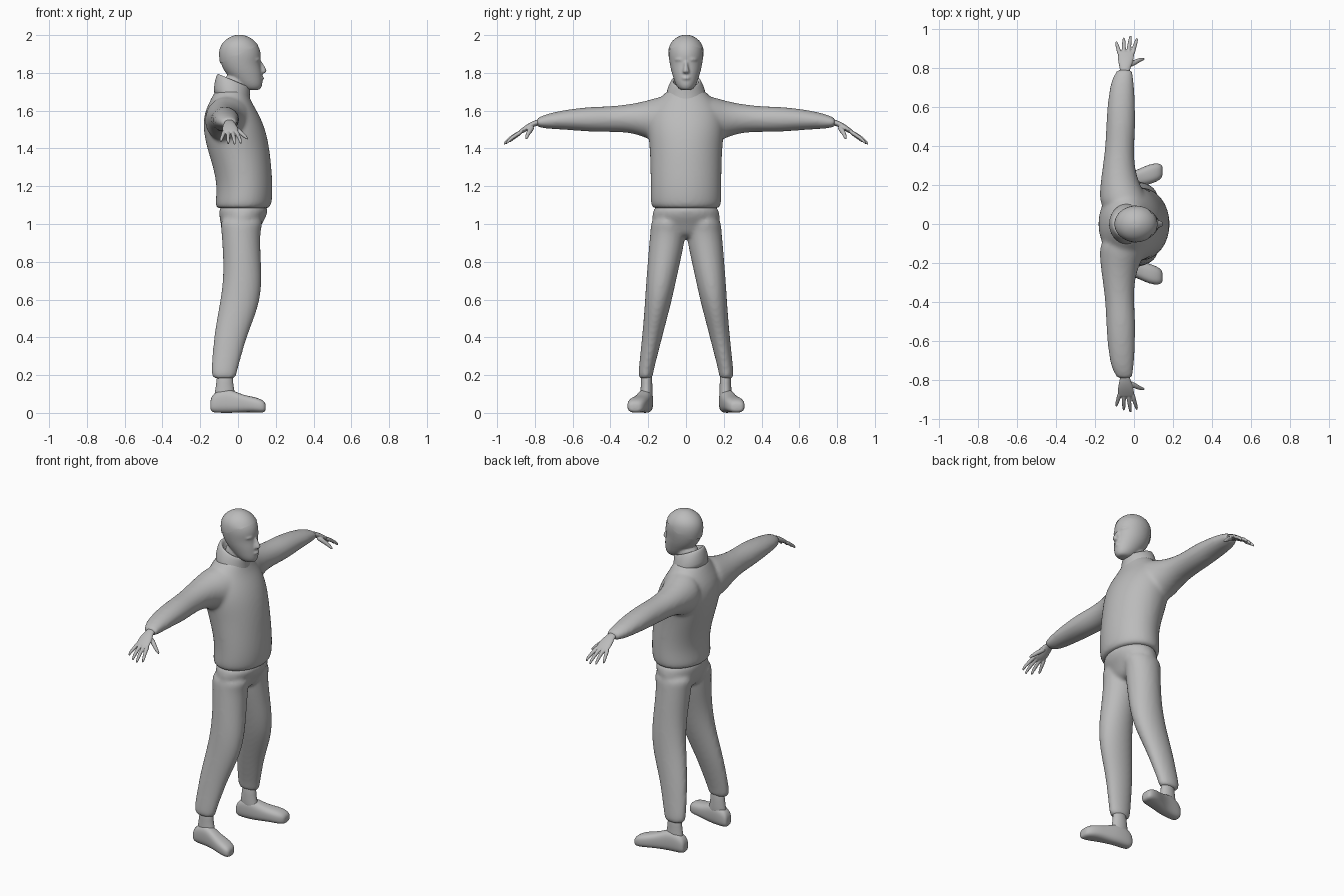
import bpy, bmesh, math
from mathutils import Vector

grey = bpy.data.materials.new("plain grey")
grey.diffuse_color = (0.5, 0.5, 0.5, 1)


def sgnpow(a, p):
    return math.copysign(abs(a) ** p, a)


def ring_x(x, y, ry, z0, z1):       # upright ring across the x axis
    return Vector((x, y, (z0 + z1) / 2)), Vector((0, ry, 0)), Vector((0, 0, (z1 - z0) / 2))


def ring_y(y, x0, x1, z0, z1):      # upright ring across the y axis
    return Vector(((x0 + x1) / 2, y, (z0 + z1) / 2)), Vector(((x1 - x0) / 2, 0, 0)), Vector((0, 0, (z1 - z0) / 2))


def ring_z(z, x0, x1, y0, y1, tilt=0):   # level ring, lowered at the front by tilt
    return Vector(((x0 + x1) / 2, (y0 + y1) / 2, z)), Vector(((x1 - x0) / 2, 0, -tilt)), Vector((0, (y1 - y0) / 2, 0))


def tube(points, radii):
    pts = [Vector(p) for p in points]
    out = []
    for i, (p, r) in enumerate(zip(pts, radii)):
        t = pts[min(i + 1, len(pts) - 1)] - pts[max(i - 1, 0)]
        q = t.to_track_quat('Z', 'Y')
        out.append((p, q @ Vector((r, 0, 0)), q @ Vector((0, r, 0))))
    return out


def flip(rings):
    m = Vector((1, -1, 1))
    return [tuple(v * m for v in ring) for ring in rings]


def build(name, lofts, n=24, power=1.0, voxel=0, smooth=0, cut=None):
    """Skin every list of rings, optionally fuse them into one skin."""
    bm = bmesh.new()
    for rings in lofts:
        loops = []
        for c, u, v in rings:
            angles = [2 * math.pi * k / n for k in range(n)]
            loops.append([bm.verts.new(c + u * sgnpow(math.cos(a), power) + v * sgnpow(math.sin(a), power))
                          for a in angles])
        for a, b in zip(loops, loops[1:]):
            for k in range(n):
                bm.faces.new((a[k], a[(k + 1) % n], b[(k + 1) % n], b[k]))
        bm.faces.new(loops[0])
        bm.faces.new(loops[-1])
    bmesh.ops.recalc_face_normals(bm, faces=bm.faces)
    if cut:
        bmesh.ops.bisect_plane(bm, geom=bm.verts[:] + bm.edges[:] + bm.faces[:],
                               plane_co=cut[0], plane_no=cut[1], clear_inner=True)
    mesh = bpy.data.meshes.new(name)
    bm.to_mesh(mesh)
    bm.free()
    ob = bpy.data.objects.new(name, mesh)
    bpy.context.collection.objects.link(ob)
    mesh.materials.append(grey)
    sub = ob.modifiers.new("round", 'SUBSURF')
    sub.levels = sub.render_levels = 2 if voxel else 1
    if voxel:
        rem = ob.modifiers.new("fuse", 'REMESH')
        rem.mode, rem.voxel_size, rem.use_smooth_shade = 'VOXEL', voxel, True
        sm = ob.modifiers.new("relax", 'SMOOTH')
        sm.factor, sm.iterations = 0.5, smooth
    mesh.polygons.foreach_set("use_smooth", [True] * len(mesh.polygons))
    return ob


# pullover: body and both sleeves fused
body = [ring_z(z, a, b, -w, w) for z, a, b, w in (
    (1.08, -.10, .15, .16), (1.087, -.12, .172, .183), (1.12, -.12, .182, .19), (1.2, -.112, .185, .188),
    (1.3, -.132, .178, .19), (1.4, -.165, .168, .193), (1.5, -.186, .147, .205), (1.58, -.182, .113, .20),
    (1.64, -.155, .075, .165), (1.69, -.13, .055, .115), (1.72, -.11, .04, .085))]
sleeve = [ring_y(*r) for r in (
    (.06, -.17, .09, 1.44, 1.69), (.15, -.178, .06, 1.42, 1.672), (.21, -.172, .025, 1.458, 1.652),
    (.3, -.16, .002, 1.485, 1.634), (.4, -.147, 0, 1.487, 1.623), (.5, -.143, .008, 1.487, 1.621),
    (.6, -.138, .006, 1.496, 1.611), (.7, -.125, .002, 1.502, 1.593), (.75, -.11, -.003, 1.506, 1.578),
    (.785, -.092, -.007, 1.513, 1.563), (.793, -.08, -.015, 1.52, 1.555))]
build("pullover", [body, sleeve, flip(sleeve)], voxel=.011, smooth=7)

# rolled collar, open at the top
collar = [ring_z(*r) for r in (
    (1.64, -.135, .075, -.115, .115, .03), (1.69, -.128, .065, -.106, .106, .035),
    (1.73, -.122, .063, -.094, .094, .035), (1.755, -.113, .064, -.08, .08, .035),
    (1.762, -.106, .06, -.073, .073, .035), (1.755, -.09, .05, -.063, .063, .033),
    (1.70, -.08, .045, -.06, .06, .03))]
build("collar", [collar])

# trousers: hips and both legs fused
hips = [ring_z(z, a, b, -w, w) for z, a, b, w in (
    (1.12, -.10, .16, .165), (1.05, -.102, .16, .18), (1.0, -.093, .125, .182), (.95, -.075, .105, .14),
    (.925, -.04, .07, .07))]
leg = [ring_z(*r) for r in (
    (1.04, -.098, .145, .0, .184), (.98, -.09, .12, .0, .187), (.9, -.084, .118, .008, .195),
    (.8, -.078, .122, .03, .203), (.7, -.08, .126, .052, .211), (.6, -.093, .118, .074, .217),
    (.5, -.112, .086, .1, .224), (.4, -.128, .046, .126, .233), (.3, -.137, .018, .152, .243),
    (.22, -.143, -.004, .172, .252), (.19, -.138, -.01, .176, .252), (.18, -.12, -.025, .185, .242))]
build("trousers", [hips, leg, flip(leg)], voxel=.011, smooth=5)

# ankles and boots
ankle = [ring_z(*r) for r in (
    (.24, -.11, -.025, .182, .238), (.15, -.115, -.027, .178, .238), (.1, -.125, -.015, .176, .243),
    (.06, -.13, 0, .178, .245))]
shoe = [ring_x(*r) for r in (
    (-.147, .21, .022, .02, .06), (-.14, .21, .032, .004, .09), (-.11, .211, .039, 0, .118),
    (-.06, .215, .041, 0, .128), (-.02, .222, .042, 0, .116), (.03, .238, .046, .003, .094),
    (.08, .255, .052, .003, .086), (.12, .265, .047, 0, .074), (.14, .27, .036, .004, .06),
    (.147, .271, .022, .015, .045))]
for side, f in (("left", lambda r: r), ("right", flip)):
    build(side + "_ankle", [f(ankle)])
    build(side + "_shoe", [f(shoe)], power=.75)

# hands: palm, four fingers and thumb fused
palm = [ring_y(*r) for r in (
    (.76, -.072, -.022, 1.522, 1.558), (.79, -.072, -.02, 1.522, 1.553), (.82, -.081, -.008, 1.506, 1.541),
    (.85, -.085, .002, 1.487, 1.523), (.875, -.083, .003, 1.476, 1.503), (.888, -.078, -.002, 1.474, 1.492))]
hand = [palm]
for x0, x1, y1, z1 in ((-.074, -.09, .935, 1.432), (-.052, -.052, .955, 1.422),
                       (-.029, -.018, .965, 1.419), (-.007, .014, .952, 1.424)):
    hand.append(tube([(x0, .865, 1.492), (x0 * .6 + x1 * .4, .865 * .5 + y1 * .5, 1.466),
                      (x1, y1 - .012, z1 + .017), (x1, y1, z1)], (.012, .0105, .0085, .005)))
hand.append(tube([(-.03, .81, 1.515), (.008, .83, 1.49), (.033, .842, 1.466), (.055, .846, 1.448)],
                 (.015, .0135, .010, .006)))
build("left_hand", hand, n=12, voxel=.0035, smooth=3)
build("right_hand", [flip(r) for r in hand], n=12, voxel=.0035, smooth=3)

# head: skull, jaw, neck, nose, brows, lips fused
skull = [ring_z(z, a, b, -w, w) for z, a, b, w in (
    (1.708, .05, .108, .022), (1.716, .02, .122, .04), (1.74, -.01, .131, .056), (1.775, -.045, .13, .068),
    (1.81, -.075, .127, .079), (1.85, -.092, .118, .087), (1.89, -.1, .124, .093), (1.93, -.096, .116, .092),
    (1.96, -.08, .097, .08), (1.982, -.055, .073, .058), (1.995, -.028, .045, .034), (2.001, -.008, .025, .014))]
neck = [ring_z(z, -.075, .05, -.058, .058) for z in (1.66, 1.72, 1.8)]
nose = [ring_z(*r) for r in (
    (1.797, .11, .138, -.014, .014), (1.803, .105, .15, -.02, .02), (1.815, .1, .153, -.017, .017),
    (1.84, .1, .138, -.01, .01), (1.865, .1, .126, -.009, .009))]
lips = [ring_z(1.762, .09, .136, -.02, .02), ring_z(1.772, .09, .14, -.03, .03), ring_z(1.782, .09, .136, -.022, .022)]
brow = tube([(.112, .01, 1.868), (.108, .035, 1.873), (.085, .06, 1.868)], (.009, .012, .009))
build("head", [skull, neck, nose, lips, brow, flip(brow)], voxel=.006, smooth=3)

# eyes
eye = tube([(.094, .033, 1.842), (.094, .033, 1.849), (.094, .033, 1.856), (.094, .033, 1.862)], (.006, .013, .013, .006))
build("eyes", [eye, flip(eye)], n=12)

# close-cropped hair: a thin shell over the skull, cut along the hairline
shell = [(c + Vector((-.001, 0, .0005)), u * 1.022, v * 1.022) for c, u, v in skull]
build("hair", [shell], cut=((-.095, 0, 1.85), Vector((-.43, 0, .9))))
